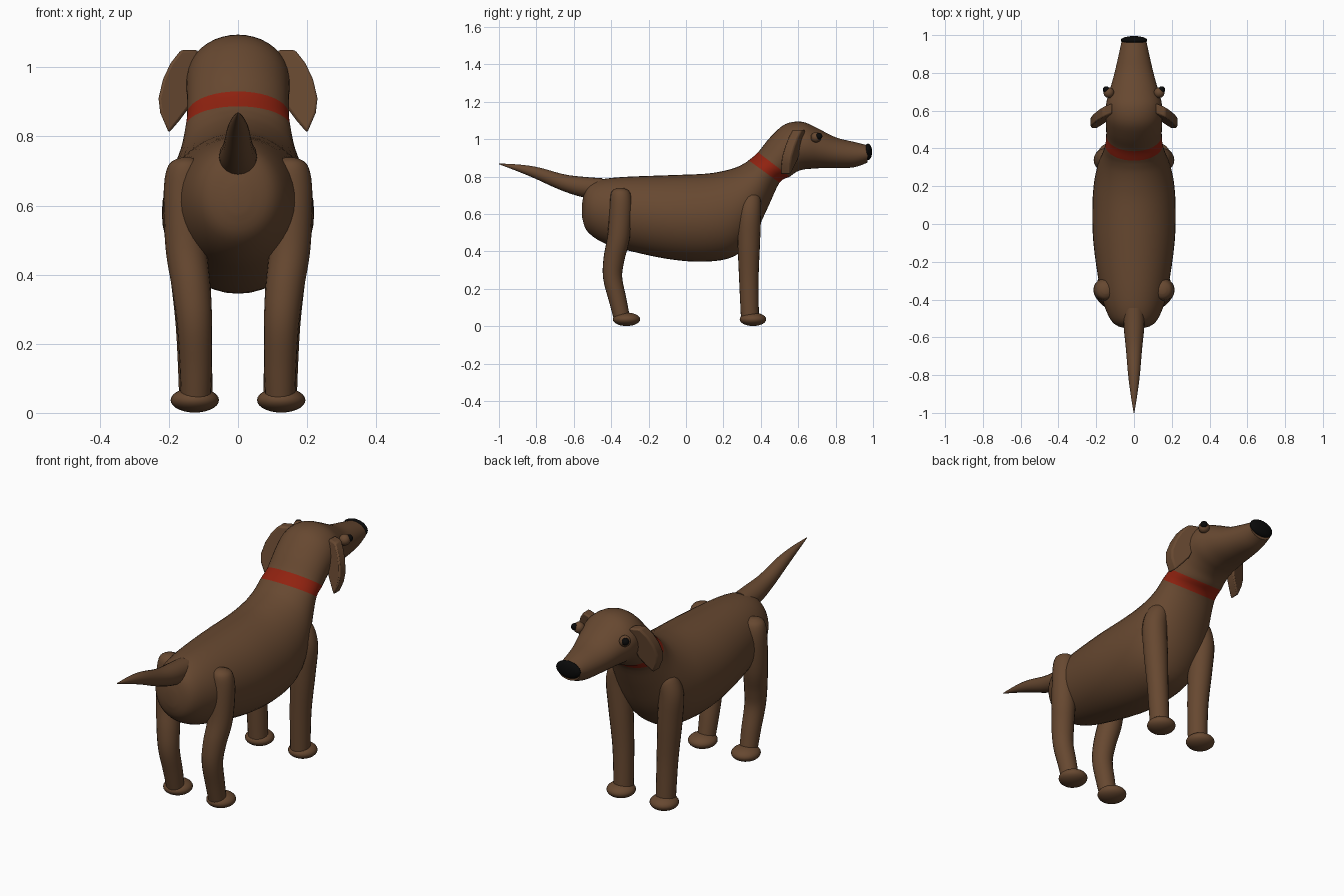
import bpy, bmesh, math
from mathutils import Vector

cube = bpy.data.objects.get("Cube")
if cube:
    bpy.data.objects.remove(cube, do_unlink=True)


def material(name, rgb):
    m = bpy.data.materials.new(name)
    m.use_nodes = True
    m.diffuse_color = (*rgb, 1)
    bsdf = next(n for n in m.node_tree.nodes if n.type == 'BSDF_PRINCIPLED')
    bsdf.inputs["Base Color"].default_value = (*rgb, 1)
    return m


brown = material("brown fur", (0.135, 0.065, 0.03))
red = material("red collar", (0.28, 0.016, 0.005))
black = material("black", (0.003, 0.003, 0.003))


def finish(name, bm, mats, angle=40):
    bmesh.ops.recalc_face_normals(bm, faces=bm.faces[:])
    mesh = bpy.data.meshes.new(name)
    bm.to_mesh(mesh)
    bm.free()
    for m in mats:
        mesh.materials.append(m)
    ob = bpy.data.objects.new(name, mesh)
    bpy.context.collection.objects.link(ob)
    bpy.ops.object.select_all(action='DESELECT')
    ob.select_set(True)
    bpy.context.view_layer.objects.active = ob
    bpy.ops.object.shade_smooth_by_angle(angle=math.radians(angle))
    return ob


def spline(keys, steps):
    """Catmull-Rom through tuples of numbers."""
    pts = [Vector(k) for k in keys]
    out = []
    for i in range(len(pts) - 1):
        a, b, c, d = pts[max(i - 1, 0)], pts[i], pts[i + 1], pts[min(i + 2, len(pts) - 1)]
        for s in range(steps):
            t = s / steps
            out.append(0.5 * (2 * b + (c - a) * t + (2 * a - 5 * b + 4 * c - d) * t ** 2
                              + (3 * b - a - 3 * c + d) * t ** 3))
    return out + [pts[-1]]


def loft(name, sections, mats, sides=32, collar=None):
    """Skin elliptical rings, each given as centre, side axis and up axis."""
    bm = bmesh.new()
    rings = []
    for centre, side, up in sections:
        rings.append([bm.verts.new(centre + side * math.cos(a) + up * math.sin(a))
                      for a in (2 * math.pi * k / sides for k in range(sides))])
    for i, (r, q) in enumerate(zip(rings, rings[1:])):
        for k in range(sides):
            n = (k + 1) % sides
            f = bm.faces.new((r[k], r[n], q[n], q[k]))
            f.material_index = int(collar is not None and i in collar)
    bm.faces.new(rings[0])
    bm.faces.new(rings[-1])
    return finish(name, bm, mats, 60)


def limb(name, keys, steps=5):
    """Round tube along (x, y, z, radius) keys with level or upright rings."""
    pts = spline(keys, steps)
    sections = []
    for i, p in enumerate(pts):
        tangent = (pts[min(i + 1, len(pts) - 1)] - pts[max(i - 1, 0)]).to_3d().normalized()
        side = tangent.cross(Vector((1, 0, 0))).normalized()
        sections.append((p.to_3d(), Vector((1, 0, 0)) * p[3], side * p[3]))
    return loft(name, sections, [brown], 20)


def ball(name, centre, radii, mat):
    bm = bmesh.new()
    bmesh.ops.create_uvsphere(bm, u_segments=24, v_segments=14, radius=1)
    bmesh.ops.scale(bm, vec=radii, verts=bm.verts)
    bmesh.ops.translate(bm, vec=centre, verts=bm.verts)
    return finish(name, bm, [mat])


# Torso, neck and head: top y, top z, bottom y, bottom z, half width
profile = [
    (-.555, .66, -.555, .58, .03), (-.535, .74, -.53, .51, .10),
    (-.48, .778, -.45, .45, .145), (-.35, .797, -.33, .41, .18),
    (-.1, .807, -.1, .36, .215), (.1, .815, .1, .345, .22),
    (.2, .83, .26, .375, .21), (.27, .85, .36, .48, .19),
    (.31, .87, .44, .64, .165), (.335, .887, .5, .767, .152),
    (.385, .93, .555, .80, .147), (.45, 1.01, .59, .825, .148),
    (.53, 1.08, .63, .838, .15), (.62, 1.093, .67, .842, .146),
    (.70, 1.06, .72, .845, .128), (.80, 1.01, .80, .845, .103),
    (.90, .985, .90, .85, .08), (.97, .968, .97, .875, .065)]
STEPS = 4
sections = []
for ty, tz, by, bz, w in ([*v] for v in spline(profile, STEPS)):
    top, bottom = Vector((0, ty, tz)), Vector((0, by, bz))
    sections.append(((top + bottom) / 2, Vector((w, 0, 0)), (top - bottom) / 2))
loft("body_and_head", sections, [brown, red], 40, range(9 * STEPS, 10 * STEPS))

# Tail and nose
limb("tail", [(0, -.45, .735, .056), (0, -.55, .745, .054), (0, -.66, .77, .043),
              (0, -.8, .82, .031), (0, -.9, .847, .018), (0, -1, .868, .002)])
ball("nose", (0, .973, .932), (.07, .022, .044), black)


def ear(name, s):
    """Hanging leaf-shaped flap, swept back towards its tip."""
    outline = [(.115, 1.05), (.165, 1.05), (.195, 1.012), (.217, .965), (.23, .91),
               (.225, .868), (.2, .81), (.17, .845), (.14, .885), (.12, .95)]
    bm = bmesh.new()
    loops = []
    for offset in (-.027, .027):
        loops.append([bm.verts.new((s * x, .575 + (z - .93) * .2 - (x - .15) * .4 + offset, z))
                      for x, z in outline])
        bm.faces.new(loops[-1])
    for k in range(len(outline)):
        n = (k + 1) % len(outline)
        bm.faces.new((loops[0][k], loops[0][n], loops[1][n], loops[1][k]))
    ob = finish(name, bm, [brown])
    bevel = ob.modifiers.new("soft_edge", 'BEVEL')
    bevel.width = .008
    bevel.segments = 2


# Paired parts
for label, s in (("left", 1), ("right", -1)):
    limb("front_leg_" + label, [
        (s * .125, .35, .72, .02), (s * .135, .348, .69, .05), (s * .152, .34, .6, .061),
        (s * .142, .336, .45, .06), (s * .128, .336, .25, .052), (s * .122, .342, .04, .048)])
    limb("hind_leg_" + label, [
        (s * .15, -.35, .738, .02), (s * .152, -.35, .715, .05), (s * .155, -.348, .64, .06),
        (s * .15, -.36, .48, .06), (s * .135, -.385, .36, .056), (s * .126, -.392, .26, .051),
        (s * .122, -.365, .14, .047), (s * .122, -.342, .04, .043)])
    ball("front_paw_" + label, (s * .125, .358, .037), (.07, .071, .036), brown)
    ball("hind_paw_" + label, (s * .125, -.318, .037), (.07, .073, .036), brown)
    ear("ear_" + label, s)
    ball("eyelid_" + label, (s * .133, .695, 1.01), (.028, .028, .028), brown)
    ball("eye_" + label, (s * .147, .711, 1.016), (.018, .018, .018), black)
